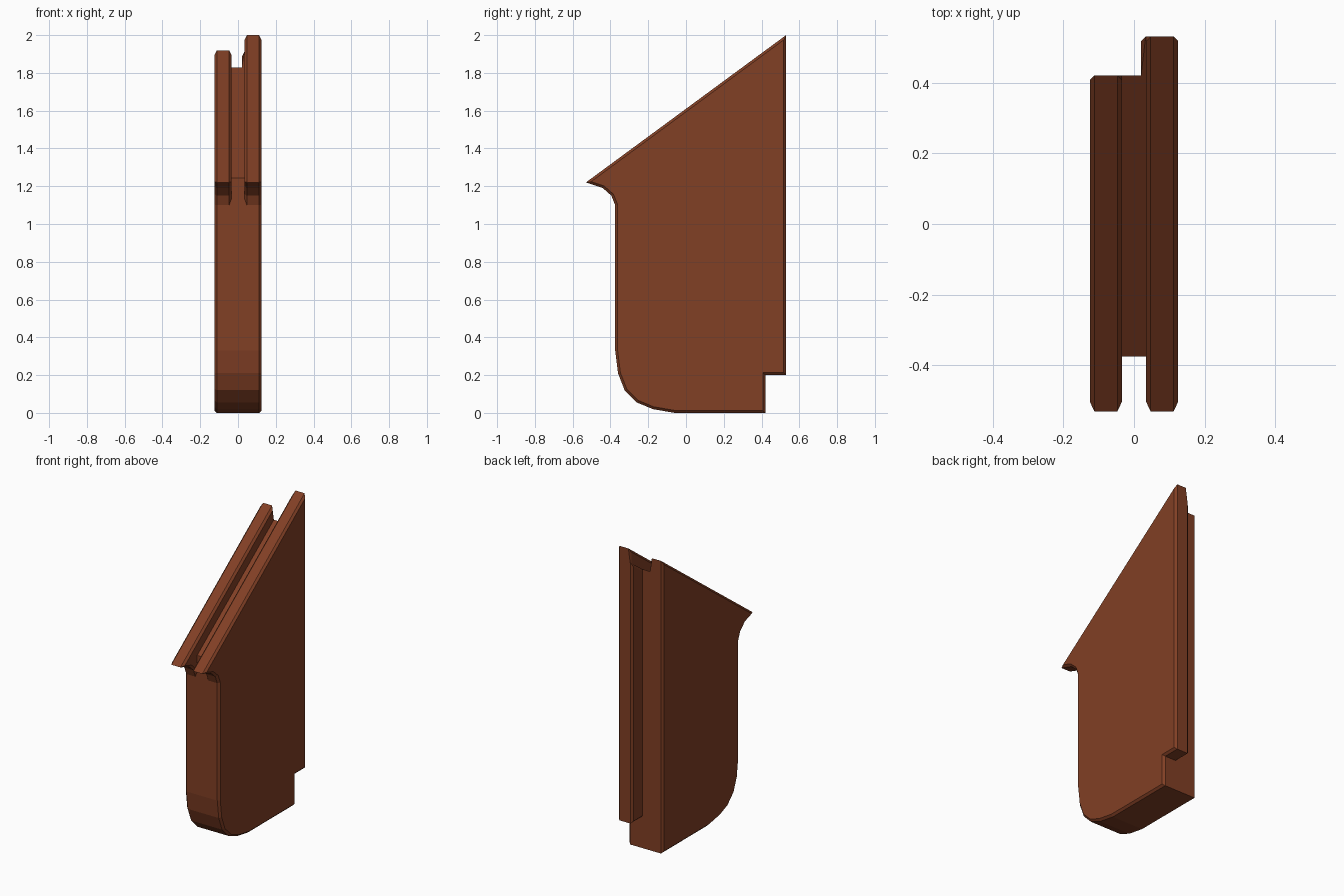
import bpy, bmesh, math
from mathutils import Vector

cube = bpy.data.objects.get("Cube")
if cube:
    bpy.data.objects.remove(cube, do_unlink=True)

HALF = 0.125      # half thickness of the panel
GROOVE = 0.034    # half width of the top groove
BACK = 0.42       # back of the thinner plate
BEVEL = 0.013

brown = bpy.data.materials.new("reddish brown")
colour = (0.22, 0.05, 0.018, 1)
brown.use_nodes = True
brown.diffuse_color = colour
brown.node_tree.nodes["Principled BSDF"].inputs["Base Color"].default_value = colour


def slab(name, profile, x0, x1):
    """Extrude a (y, z) profile along x."""
    bm = bmesh.new()
    face = bm.faces.new([bm.verts.new((x0, y, z)) for y, z in profile])
    grown = bmesh.ops.extrude_face_region(bm, geom=[face])["geom"]
    moved = [v for v in grown if isinstance(v, bmesh.types.BMVert)]
    bmesh.ops.translate(bm, vec=(x1 - x0, 0, 0), verts=moved)
    bmesh.ops.recalc_face_normals(bm, faces=bm.faces)
    mesh = bpy.data.meshes.new(name)
    bm.to_mesh(mesh)
    bm.free()
    obj = bpy.data.objects.new(name, mesh)
    bpy.context.collection.objects.link(obj)
    mesh.materials.append(brown)
    return obj


# Panel with rounded foot, flared lip, sloping top and rear notch
lip = [(-0.375, 1.10), (-0.395, 1.15), (-0.44, 1.19), (-0.53, 1.22)]
foot = [(BACK, 0), (-0.06, 0), (-0.175, 0.02), (-0.26, 0.055),
        (-0.325, 0.12), (-0.36, 0.21), (-0.375, 0.33)]
panel = slab("slotted_panel",
             foot + lip + [(0.53, 2.0), (0.53, 0.2), (BACK, 0.2)], -HALF, HALF)

# Groove along the slope and through the lip, and the rear rebate
cutters = [
    slab("groove_cutter", [(-0.375, 1.10), (-0.375, 1.243), (0.7, 2.035),
                           (0.7, 2.4), (-0.7, 2.4), (-0.7, 1.05)], -GROOVE, GROOVE),
    slab("rebate_cutter", [(BACK, 0.1), (0.7, 0.1), (0.7, 2.4), (BACK, 2.4)], -0.3, 0.02),
]
for cutter in cutters:
    cutter.hide_render = True
    mod = panel.modifiers.new(cutter.name, "BOOLEAN")
    mod.operation = "DIFFERENCE"
    mod.solver = "EXACT"
    mod.object = cutter

# Bake the cuts, then chamfer the sharp outer rims that run around the profile
bpy.context.view_layer.update()
baked = panel.evaluated_get(bpy.context.evaluated_depsgraph_get())
bm = bmesh.new()
bm.from_mesh(baked.to_mesh())
baked.to_mesh_clear()
panel.modifiers.clear()
for cutter in cutters:
    bpy.data.objects.remove(cutter, do_unlink=True)

bmesh.ops.remove_doubles(bm, verts=bm.verts, dist=0.0005)
bmesh.ops.dissolve_limit(bm, angle_limit=0.01, verts=bm.verts, edges=bm.edges)
rims = []
for e in bm.edges:
    along = (e.verts[1].co - e.verts[0].co).normalized()
    if (len(e.link_faces) == 2 and abs(along.dot(Vector((1, 0, 0)))) < 0.5
            and e.is_convex and e.calc_face_angle() > math.radians(40)):
        rims.append(e)
bmesh.ops.bevel(bm, geom=rims, offset=BEVEL, offset_type="OFFSET", segments=1,
                affect="EDGES", profile=0.5, clamp_overlap=False)
bmesh.ops.recalc_face_normals(bm, faces=bm.faces)
for f in bm.faces:
    f.smooth = False
    f.material_index = 0
bm.to_mesh(panel.data)
bm.free()
